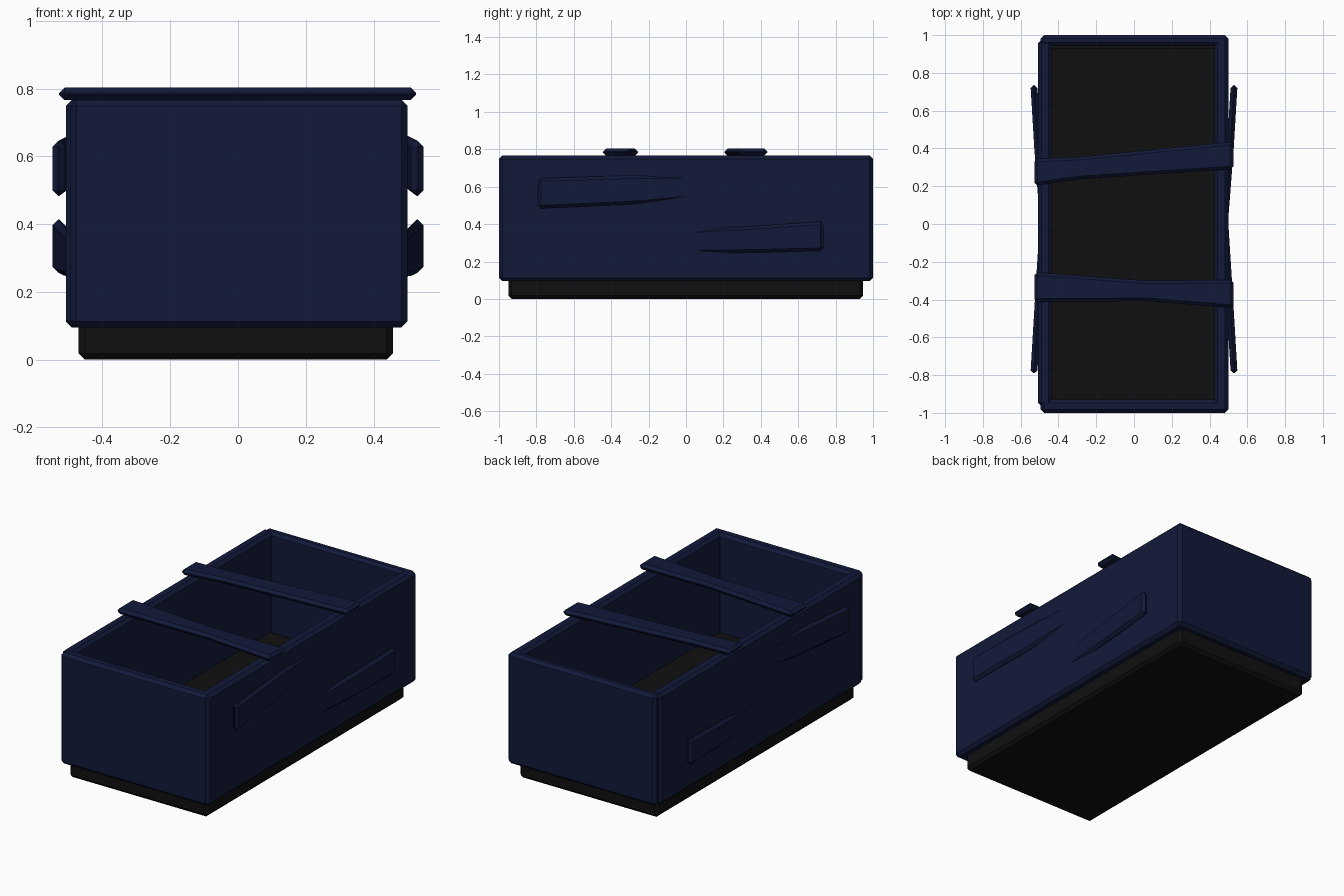
import bpy, bmesh

if "Cube" in bpy.data.objects:
    bpy.data.objects.remove(bpy.data.objects["Cube"])


def material(name, rgb):
    m = bpy.data.materials.new(name)
    m.diffuse_color = (*rgb, 1)
    m.use_nodes = True
    m.node_tree.nodes["Principled BSDF"].inputs["Base Color"].default_value = m.diffuse_color
    return m


navy = material("navy_paint", (0.006, 0.010, 0.042))
black = material("black_base", (0.0045, 0.005, 0.0045))


def finish(bm, name, mat, bevel):
    bmesh.ops.recalc_face_normals(bm, faces=bm.faces)
    sharp = [e for e in bm.edges if e.calc_face_angle(0) > 0.7]
    bmesh.ops.bevel(bm, geom=sharp, offset=bevel, segments=1,
                    profile=0.5, affect='EDGES')
    mesh = bpy.data.meshes.new(name)
    bm.to_mesh(mesh)
    bm.free()
    mesh.materials.append(mat)
    ob = bpy.data.objects.new(name, mesh)
    bpy.context.collection.objects.link(ob)
    return ob


def box(name, lo, hi, mat, bevel=0.018):
    bm = bmesh.new()
    bmesh.ops.create_cube(bm, size=1)
    for v in bm.verts:
        v.co = [(a + b) / 2 + c * (b - a) for a, b, c in zip(lo, hi, v.co)]
    return finish(bm, name, mat, bevel)


def plank(name, rings, bevel=0.016):
    """Loft four-cornered rings into a bevelled plank."""
    bm = bmesh.new()
    vs = [[bm.verts.new(p) for p in ring] for ring in rings]
    for a, b in zip(vs, vs[1:]):
        for i in range(4):
            j = (i + 1) % 4
            bm.faces.new((a[i], a[j], b[j], b[i]))
    bm.faces.new(vs[0])
    bm.faces.new(vs[-1])
    return finish(bm, name, navy, bevel)


# Base slab, whose top is the floor of the crate
box("base", (-0.47, -0.95, 0), (0.457, 0.947, 0.17), black)

# Walls
Z0, Z1 = 0.095, 0.767
box("front_wall", (-0.495, -1.0, Z0), (0.5, -0.93, Z1), navy)
box("back_wall", (-0.495, 0.942, Z0), (0.5, 1.0, Z1), navy)
box("left_wall", (-0.508, -0.965, Z0), (-0.435, 0.975, Z1), navy)
box("right_wall", (0.425, -0.985, Z0), (0.5, 0.985, Z1), navy)

# Crooked slats across the open top: (x, y low, y high)
slats = {
    "back_slat": [(-0.528, 0.203, 0.345), (-0.28, 0.238, 0.356), (0.526, 0.29, 0.436)],
    "front_slat": [(-0.528, -0.412, -0.255), (0.07, -0.408, -0.30), (0.526, -0.445, -0.295)],
}
for name, secs in slats.items():
    plank(name, [[(x, a, 0.766), (x, b, 0.766), (x, b, 0.803), (x, a, 0.803)]
                 for x, a, b in secs])

# Side planks that sink into the walls towards the middle: (y, z low, z high)
boards = {
    "upper_plank": [(-0.79, 0.483, 0.645), (-0.3, 0.505, 0.66), (0.04, 0.535, 0.66)],
    "lower_plank": [(0.0, 0.243, 0.368), (0.4, 0.248, 0.392), (0.735, 0.258, 0.415)],
}
for name, secs in boards.items():
    outer_y = max(abs(s[0]) for s in secs)
    for side, s in (("right", 1), ("left", -1)):
        rings = []
        for y, a, b in secs:
            x = 0.548 - 0.06 * (outer_y - abs(y))
            if abs(y) < 0.1:
                x = 0.497
            xi = x - 0.036
            rings.append([(s * xi, y, a), (s * x, y, a), (s * x, y, b), (s * xi, y, b)])
        plank(side + "_" + name, rings)
